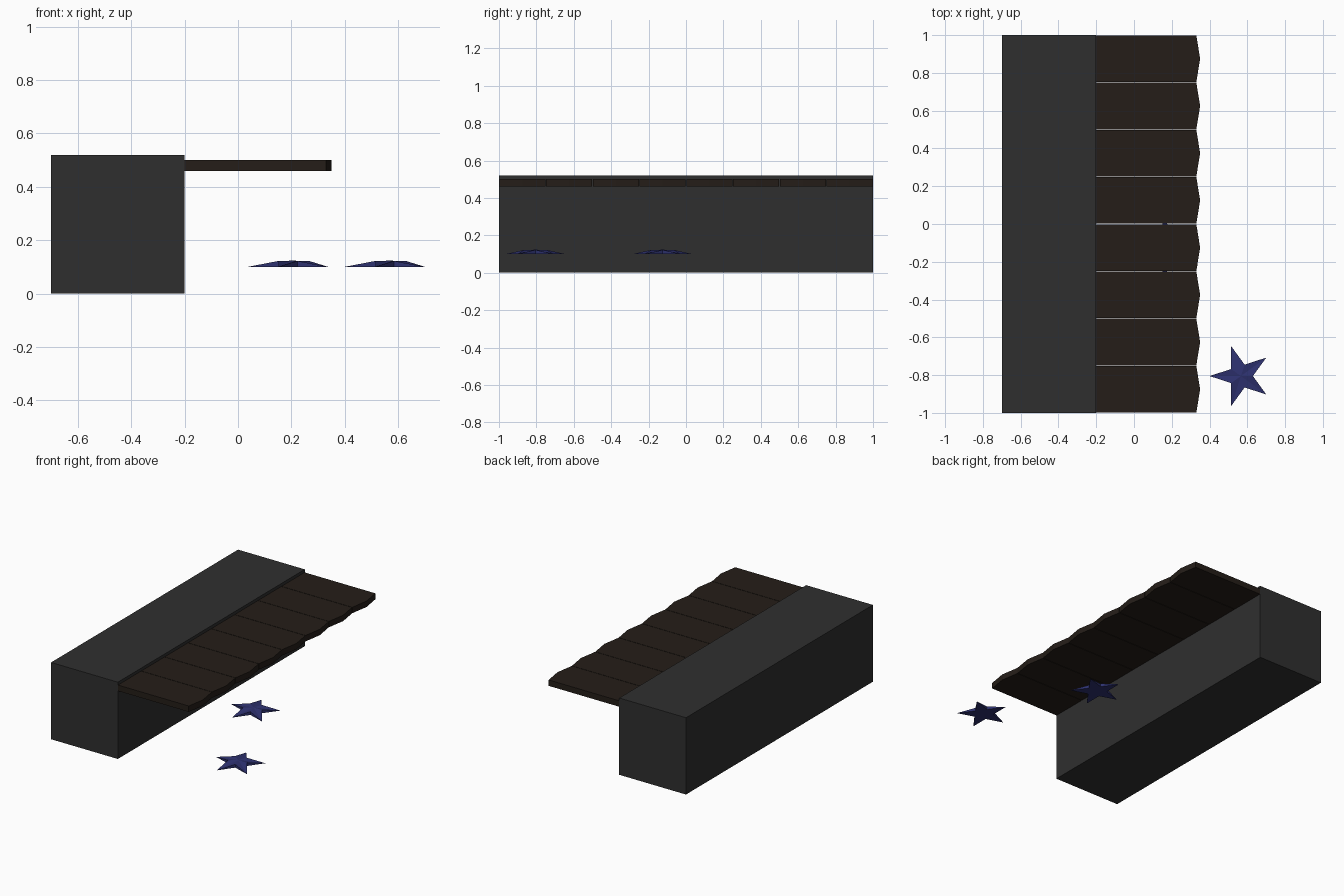
import bpy, bmesh
from math import cos, sin, pi

if "Cube" in bpy.data.objects:
    bpy.data.objects.remove(bpy.data.objects["Cube"])


def material(name, rgb):
    m = bpy.data.materials.new(name)
    m.diffuse_color = (*rgb, 1)
    m.use_nodes = True
    m.node_tree.nodes["Principled BSDF"].inputs["Base Color"].default_value = m.diffuse_color
    return m


def make_object(name, bm, mat):
    bmesh.ops.recalc_face_normals(bm, faces=bm.faces)
    mesh = bpy.data.meshes.new(name)
    bm.to_mesh(mesh)
    bm.free()
    mesh.materials.append(mat)
    ob = bpy.data.objects.new(name, mesh)
    bpy.context.collection.objects.link(ob)
    return ob


def prism(name, outline, z0, z1, mat):
    bm = bmesh.new()
    face = bm.faces.new([bm.verts.new((x, y, z0)) for x, y in outline])
    ext = bmesh.ops.extrude_face_region(bm, geom=[face])
    verts = [g for g in ext["geom"] if isinstance(g, bmesh.types.BMVert)]
    bmesh.ops.translate(bm, verts=verts, vec=(0, 0, z1 - z0))
    return make_object(name, bm, mat)


def star(name, cx, cy, mat, z0=0.10, z1=0.122, r=0.166):
    # Flat underside, tips thin down to the base, raised middle
    bm = bmesh.new()
    low, top = [], []
    for i in range(10):
        a = pi + i * pi / 5
        rad = r if i % 2 == 0 else r * 0.382
        x, y = cx + rad * cos(a), cy + rad * sin(a)
        v = bm.verts.new((x, y, z0))
        low.append(v)
        top.append(v if i % 2 == 0 else bm.verts.new((x, y, z1)))
    centre_top = bm.verts.new((cx, cy, z1 + 0.001))
    centre_low = bm.verts.new((cx, cy, z0))
    for i in range(10):
        j = (i + 1) % 10
        bm.faces.new((centre_top, top[i], top[j]))
        bm.faces.new((centre_low, low[j], low[i]))
        if i % 2 == 0:
            bm.faces.new((low[i], low[j], top[j]))
        else:
            bm.faces.new((low[i], low[j], top[i]))
    return make_object(name, bm, mat)


stone = material("dark_grey", (0.028, 0.028, 0.028))
wood = material("dark_brown", (0.018, 0.0125, 0.009))
blue = material("deep_blue", (0.027, 0.031, 0.16))

# Long base block
prism("base_block", [(-0.7, -1), (-0.2, -1), (-0.2, 1), (-0.7, 1)], 0, 0.52, stone)

# Eight overhanging boards with pointed ends
gap = 0.0015
for i in range(8):
    y0, y1 = -1 + i * 0.25 + gap, -0.75 + i * 0.25 - gap
    prism(f"board_{i + 1}",
          [(-0.2, y0), (0.33, y0), (0.35, (y0 + y1) / 2), (0.33, y1), (-0.2, y1)],
          0.46, 0.50, wood)

# Two floating stars
star("star_outer", 0.566, -0.805, blue)
star("star_under_boards", 0.203, -0.125, blue)
